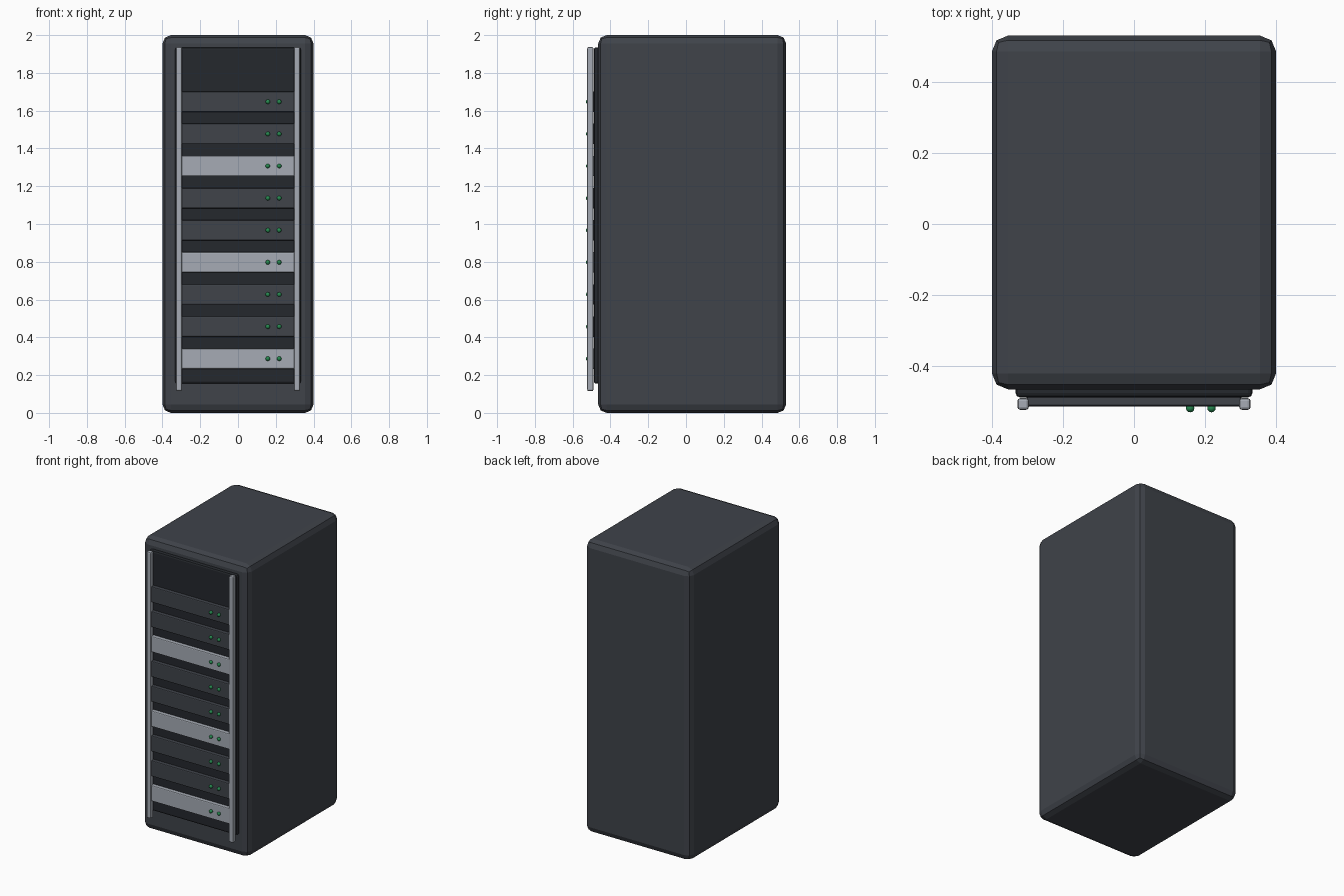
import bpy

if "Cube" in bpy.data.objects:
    bpy.data.objects.remove(bpy.data.objects["Cube"])


def material(name, rgb):
    m = bpy.data.materials.new(name)
    m.diffuse_color = (*rgb, 1)
    m.use_nodes = True
    m.node_tree.nodes["Principled BSDF"].inputs["Base Color"].default_value = m.diffuse_color
    return m


DARK = material("dark_metal", (0.05, 0.056, 0.068))
BLACK = material("black_metal", (0.018, 0.021, 0.026))
SILVER = material("silver_metal", (0.38, 0.41, 0.46))
GREEN = material("green_light", (0.02, 0.25, 0.08))


def box(name, lo, hi, bevel, segments, mat):
    """Bevelled box between two corners."""
    bpy.ops.mesh.primitive_cube_add(
        size=1, location=[(a + b) / 2 for a, b in zip(lo, hi)])
    ob = bpy.context.object
    ob.name = name
    ob.scale = [b - a for a, b in zip(lo, hi)]
    bpy.ops.object.transform_apply(location=False, rotation=False, scale=True)
    mod = ob.modifiers.new("bevel", 'BEVEL')
    mod.width = bevel
    mod.segments = segments
    ob.data.materials.append(mat)
    return ob


# Cabinet shell and the dark front panel
box("cabinet", (-0.4, -0.465, 0), (0.4, 0.53, 2), 0.045, 2, DARK)
box("front_panel", (-0.333, -0.488, 0.155), (0.333, -0.44, 1.935), 0.012, 2, BLACK)

# Upright mounting rails
for side, x in (("left", -0.312), ("right", 0.312)):
    box(f"{side}_rail", (x - 0.016, -0.523, 0.115), (x + 0.016, -0.49, 1.937),
        0.008, 2, SILVER)

# Stacked server units, every third one silver, each with two status lights
for i in range(9):
    z = 0.287 + 0.17 * i
    box(f"server_unit_{i + 1}", (-0.302, -0.513, z - 0.054), (0.302, -0.47, z + 0.054),
        0.006, 2, SILVER if i % 3 == 0 else DARK)
    for j, x in enumerate((0.158, 0.218)):
        bpy.ops.mesh.primitive_uv_sphere_add(
            segments=12, ring_count=8, radius=0.012, location=(x, -0.518, z))
        light = bpy.context.object
        light.name = f"status_light_{i + 1}_{j + 1}"
        light.data.materials.append(GREEN)
        bpy.ops.object.shade_smooth()
